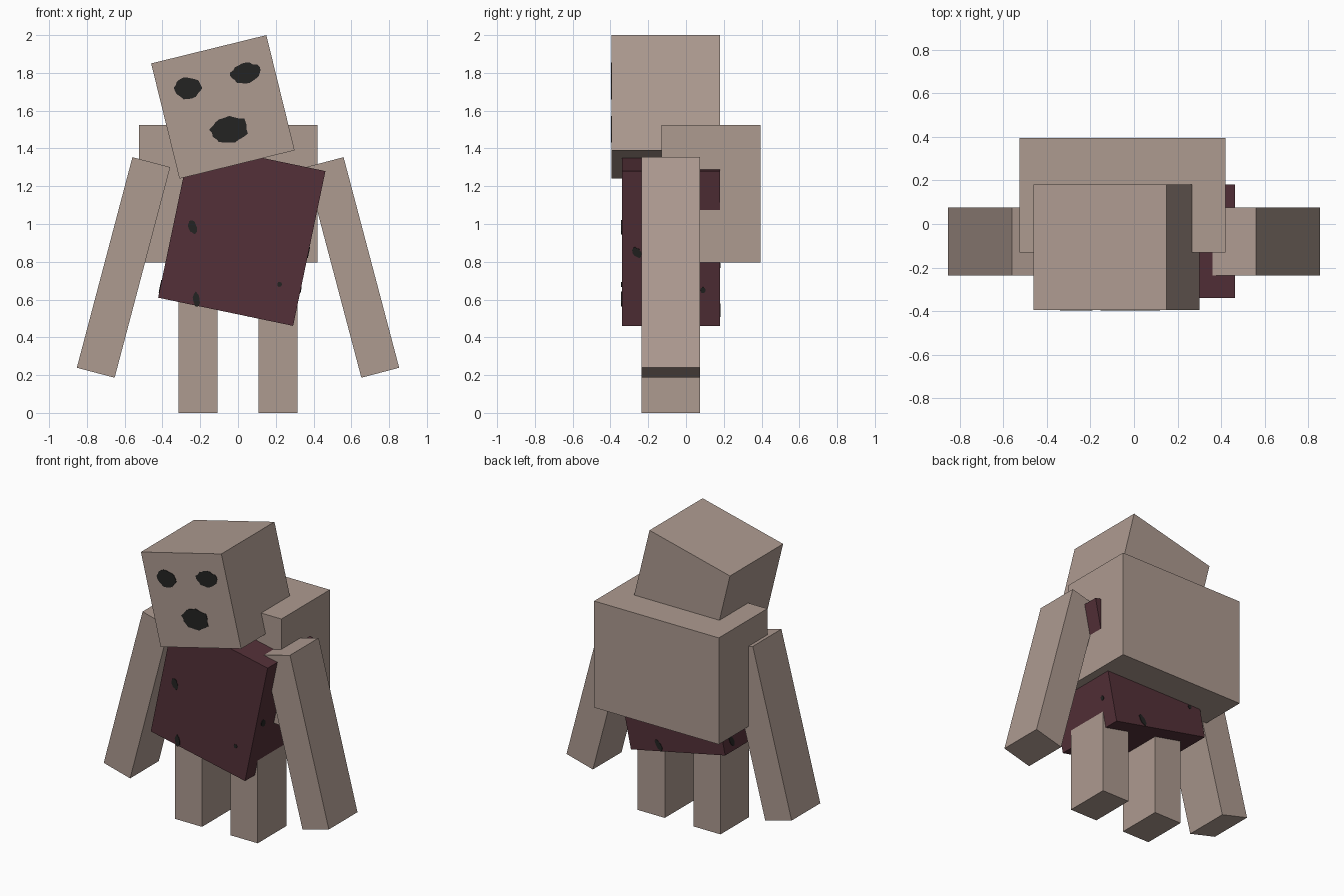
import bpy, bmesh, math, random
from mathutils import Matrix, Vector

random.seed(4)
cube = bpy.data.objects.get("Cube")
if cube:
    bpy.data.objects.remove(cube, do_unlink=True)


def material(name, rgb):
    m = bpy.data.materials.new(name)
    m.use_nodes = True
    m.diffuse_color = (*rgb, 1)
    bsdf = next(n for n in m.node_tree.nodes if n.type == 'BSDF_PRINCIPLED')
    bsdf.inputs["Base Color"].default_value = (*rgb, 1)
    bsdf.inputs["Roughness"].default_value = 0.9
    return m


SKIN = material("dusty skin", (0.42, 0.325, 0.28))
MAROON = material("dark maroon", (0.088, 0.03, 0.04))
BLACK = material("soot black", (0.017, 0.017, 0.016))


def add(name, bm, mat, matrix):
    bmesh.ops.recalc_face_normals(bm, faces=bm.faces[:])
    mesh = bpy.data.meshes.new(name)
    bm.to_mesh(mesh)
    bm.free()
    mesh.materials.append(mat)
    ob = bpy.data.objects.new(name, mesh)
    bpy.context.collection.objects.link(ob)
    ob.matrix_world = matrix
    return ob


def box(name, centre, size, mat=SKIN, lean=0):
    """Box leaning clockwise by some degrees as seen from the front."""
    bm = bmesh.new()
    bmesh.ops.create_cube(bm, size=1)
    bmesh.ops.scale(bm, vec=size, verts=bm.verts[:])
    matrix = Matrix.Translation(centre) @ Matrix.Rotation(math.radians(lean), 4, 'Y')
    add(name, bm, mat, matrix)
    return matrix, size


FACING = {"front": 0, "left": 90, "back": 180, "right": -90}


def blot(name, host, side, point, width, height, tilt=0, rough=0.1):
    """Thin irregular plate laid on one side of a box, near a given point."""
    matrix, size = host
    turn = Matrix.Rotation(math.radians(FACING[side]), 4, 'Z')
    spot = turn.inverted() @ matrix.inverted() @ Vector(point)
    spot.y = -(size[1] if side in ("front", "back") else size[0]) / 2
    bm = bmesh.new()
    n = 22
    ring = []
    for i in range(n):
        a = math.tau * i / n
        r = 0.5 * random.uniform(1 - rough, 1 + rough)
        ring.append(bm.verts.new((r * width * math.cos(a), -0.003, r * height * math.sin(a))))
    face = bm.faces.new(ring)
    out = bmesh.ops.extrude_face_region(bm, geom=[face])
    moved = [v for v in out["geom"] if isinstance(v, bmesh.types.BMVert)]
    bmesh.ops.translate(bm, vec=(0, 0.005, 0), verts=moved)
    roll = Matrix.Rotation(math.radians(tilt), 4, 'Y')
    add(name, bm, BLACK, matrix @ turn @ Matrix.Translation(spot) @ roll)


# Body blocks
head = box("head", (-0.08, -0.107, 1.62), (0.628, 0.575, 0.628), lean=-13.8)
torso = box("torso", (0.02, -0.08, 0.945), (0.73, 0.52, 0.837), MAROON, 11.8)
box("back_hump", (-0.0525, 0.1325, 1.16), (0.945, 0.525, 0.73))

# Limbs
for side, s in (("left", 1), ("right", -1)):
    box(side + "_arm", (s * 0.606, -0.08, 0.77), (0.207, 0.31, 1.153), lean=-14.8 * s)
    box(side + "_leg", (s * 0.211, -0.08, 0.45), (0.206, 0.31, 0.9))

# Face
blot("right_eye", head, "front", (-0.265, 0, 1.72), 0.15, 0.11, 3)
blot("left_eye", head, "front", (0.04, 0, 1.80), 0.155, 0.105, 3)
blot("mouth", head, "front", (-0.045, 0, 1.50), 0.20, 0.14, 2)

# Stains on the torso
blot("chest_stain", torso, "front", (-0.24, 0, 0.985), 0.042, 0.075, -30)
blot("hem_stain", torso, "front", (-0.22, 0, 0.60), 0.036, 0.08, -20)
blot("small_stain", torso, "front", (0.22, 0, 0.68), 0.026, 0.026)
blot("left_side_stain", torso, "left", (0.37, -0.26, 0.85), 0.04, 0.06, -35)
blot("left_rear_stain", torso, "left", (0.33, 0.09, 0.65), 0.026, 0.03)
blot("right_side_stain", torso, "right", (-0.41, 0.09, 0.67), 0.04, 0.07, -25)
blot("back_stain", torso, "back", (0.08, 0, 0.545), 0.035, 0.08, -25)
blot("back_small_stain", torso, "back", (-0.3, 0, 0.78), 0.026, 0.026)
